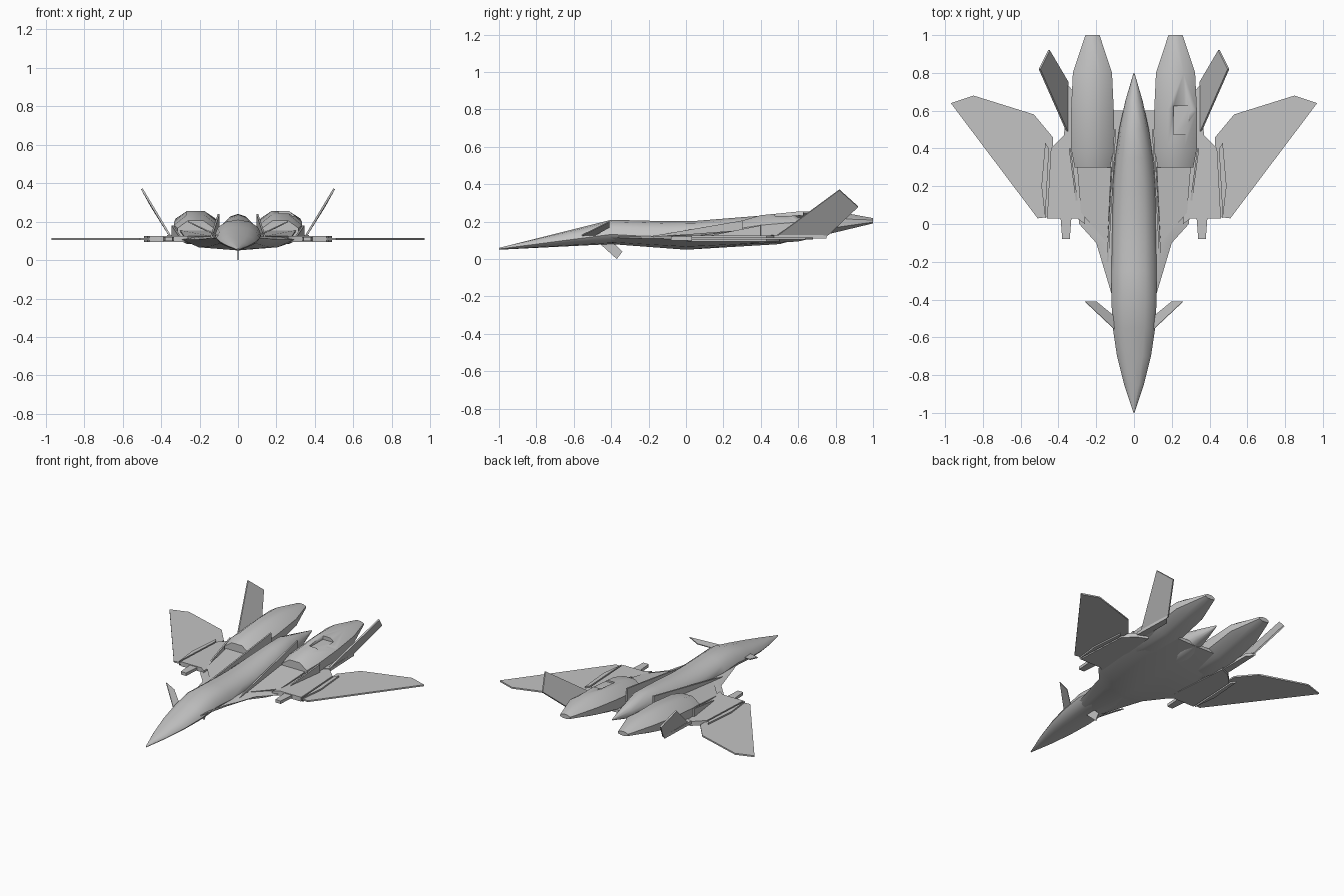
import bpy, bmesh, math
from mathutils import Vector

cube = bpy.data.objects.get("Cube")
if cube:
    bpy.data.objects.remove(cube, do_unlink=True)

shade = .55
colour = (shade, shade, shade, 1)
grey = bpy.data.materials.new("airframe_grey")
grey.use_nodes = True
grey.diffuse_color = colour
grey.node_tree.nodes["Principled BSDF"].inputs["Base Color"].default_value = colour


def finish(name, bm, angle):
    bmesh.ops.recalc_face_normals(bm, faces=bm.faces)
    mesh = bpy.data.meshes.new(name)
    bm.to_mesh(mesh)
    bm.free()
    mesh.materials.append(grey)
    part = bpy.data.objects.new(name, mesh)
    bpy.context.collection.objects.link(part)
    bpy.ops.object.select_all(action='DESELECT')
    part.select_set(True)
    bpy.context.view_layer.objects.active = part
    bpy.ops.object.shade_smooth_by_angle(angle=math.radians(angle))
    return part


def loft(name, rings, angle=40):
    """Skin a row of equal point rings and cap both ends."""
    bm = bmesh.new()
    rows = [[bm.verts.new(point) for point in ring] for ring in rings]
    count = len(rows[0])
    for near, far in zip(rows, rows[1:]):
        for i in range(count):
            j = (i + 1) % count
            bm.faces.new((near[i], near[j], far[j], far[i]))
    bm.faces.new(rows[0])
    bm.faces.new(rows[-1])
    return finish(name, bm, angle)


def plate(name, points, thickness, side=1):
    """Thin slab centred on the plane of an outline."""
    outline = [Vector((x * side, y, z)) for x, y, z in points]
    first, second, third = outline[:3]
    offset = (second - first).cross(third - first).normalized() * thickness / 2
    return loft(name, [[p + offset for p in outline], [p - offset for p in outline]])


def flat(name, outline, thickness, side, height=.11):
    return plate(name, [(x, y, height) for x, y in outline], thickness, side)


def ring(y, width, bottom, top, edge, sides, centre=0, turn=0):
    """Oval section, widest at the given fraction of its height."""
    waist = bottom + edge * (top - bottom)
    points = []
    for i in range(sides):
        angle = math.tau * (i + turn) / sides
        reach = math.cos(math.pi * turn / sides)
        rise = math.sin(angle) / reach
        span = top - waist if rise > 0 else waist - bottom
        points.append((centre + width * math.cos(angle) / reach, y, waist + span * rise))
    return points


def track(keys, y):
    """Straight-line interpolation between (station, value) keys."""
    for (start, low), (end, high) in zip(keys, keys[1:]):
        if y <= end:
            return low + (high - low) * (y - start) / (end - start)
    return keys[-1][-1]


# Fuselage: pointed nose, cockpit hump and tapering spine
spine_line = [(-1, .06), (-.4, .21), (0, .2), (.5, .24), (.8, .17)]
keel_line = [(-1, .05), (-.4, .08), (0, .05), (.5, .08), (.8, .16)]


def hull_width(y):
    nose = max(0, (-.4 - y) / .6)
    tail = max(0, y + .2)
    return .12 * max(.02, 1 - nose ** 2 - tail ** 3)


stations = [-1 + .15 * i for i in range(13)]
loft("fuselage", [ring(y, hull_width(y), track(keel_line, y), track(spine_line, y), .4, 12)
                  for y in stations], 50)

# Lifting body: broad flat belly blending the nose into the wing gloves
chine_line = [(-.4, .11), (-.1, .2), (0, .29), (.4, .34), (.6, .34)]
loft("lifting_body", [ring(y, width, track(keel_line, y), .13, .7, 8) for y, width in chine_line])

# Engine stations: y, half width, bottom, top
nacelle = [(.3, .1, .09, .21), (.4, .12, .08, .24), (.6, .12, .09, .26),
           (.8, .11, .14, .26), (1, .04, .19, .22)]

engines = {}
for side, label in ((1, "left"), (-1, "right")):
    # Engine, raked intake walls and the ramp between them
    engines[label] = loft(label + "_engine", [
        ring(y, width, bottom, top, .4, 8, centre=.22 * side, turn=.5)
        for y, width, bottom, top in nacelle])
    plate(label + "_intake_inner_wall",
          [(.14, -.2, .12), (.1, .5, .24), (.1, .5, .1)], .01, side)
    plate(label + "_intake_outer_wall",
          [(.3, .1, .12), (.34, .4, .18), (.34, .4, .1)], .01, side)
    plate(label + "_intake_ramp",
          [(.14, -.1, .12), (.28, .06, .12), (.3, .3, .15), (.12, .3, .15)], .01, side)

    # Wing glove, hinge fairing and swept outer panel
    flat(label + "_wing_glove",
         [(.26, 0), (.3, .03), (.46, .03), (.44, .4), (.37, .47), (.3, .5)], .03, side)
    flat(label + "_outer_wing",
         [(.43, .04), (.51, .03), (.97, .64), (.85, .68), (.53, .58), (.43, .46)], .01, side)
    flat(label + "_hinge_fairing",
         [(.47, .03), (.49, .2), (.47, .43), (.45, .4)], .03, side)

    # Tail boom and canted fin
    flat(label + "_tail_boom",
         [(.32, .45), (.37, .47), (.36, .75), (.32, .7)], .02, side, height=.12)
    plate(label + "_tail_fin",
          [(.35, .48, .12), (.5, .82, .37), (.45, .92, .28), (.35, .75, .12)], .01, side)

    # Foreplane and glove gun pod
    plate(label + "_foreplane",
          [(.09, -.57, .12), (.26, -.41, .2), (.2, -.41, .17), (.09, -.5, .12)], .006, side)
    flat(label + "_gun_pod",
         [(.33, .05), (.34, -.08), (.38, -.08), (.39, .05)], .02, side)

# Open hatch recess on the left engine
block = bmesh.new()
bmesh.ops.create_cube(block, size=1)
cutter = finish("hatch_cutter", block, 30)
cutter.scale = (.08, .15, .06)
cutter.location = (.25, .55, .26)
cutter.hide_render = True
cutter.hide_set(True)
hatch = engines["left"].modifiers.new("hatch", 'BOOLEAN')
hatch.operation = 'DIFFERENCE'
hatch.object = cutter

# Small blade under the nose
plate("ventral_blade", [(0, -.48, .1), (0, -.37, 0), (0, -.34, .04), (0, -.4, .1)], .006)
